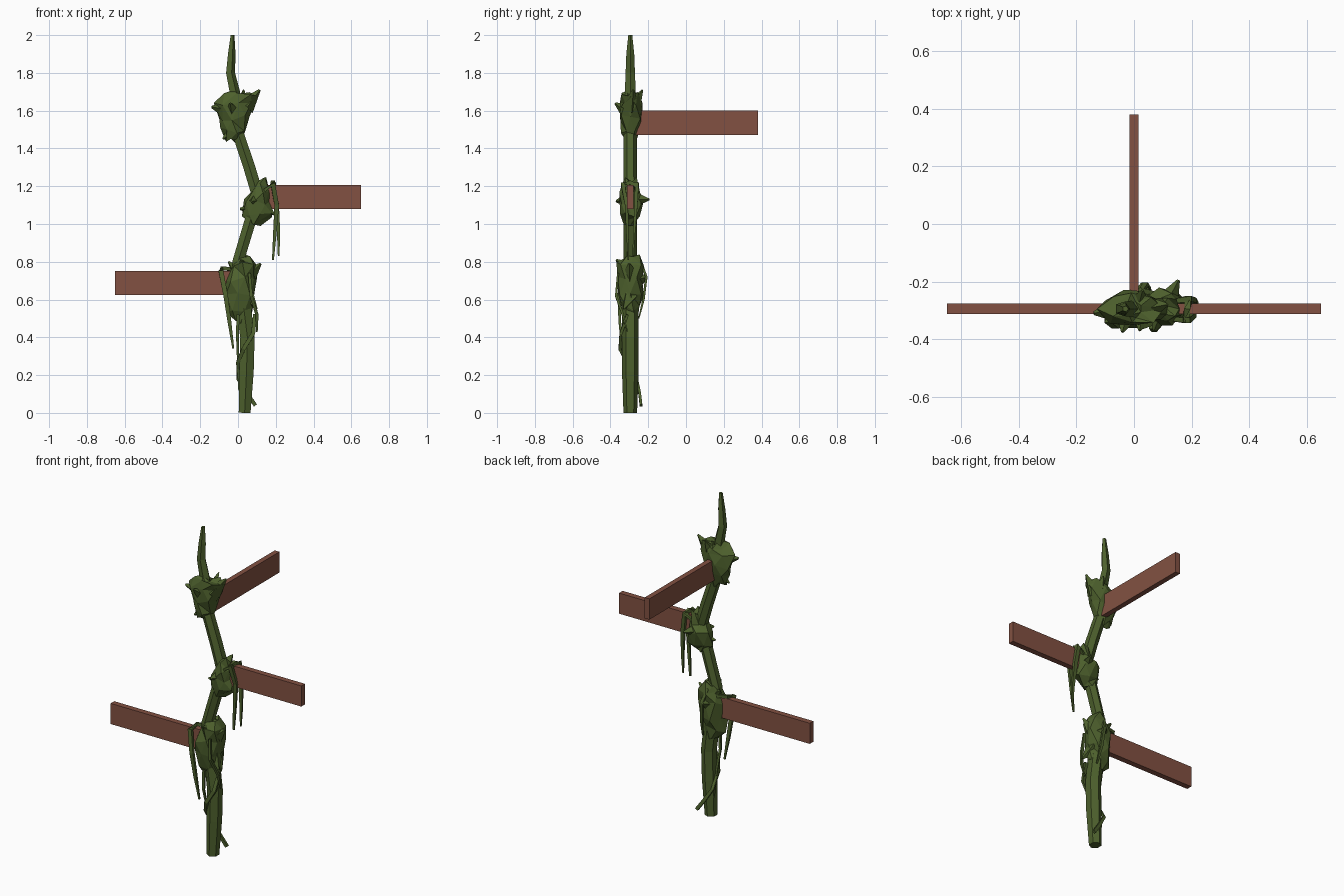
import bpy, bmesh, math, random
from mathutils import Vector, Matrix

random.seed(7)
if "Cube" in bpy.data.objects:
    bpy.data.objects.remove(bpy.data.objects["Cube"])

Y = -0.295  # depth of the main stem


def material(name, rgb):
    m = bpy.data.materials.new(name)
    m.use_nodes = True
    color = (*rgb, 1)
    m.diffuse_color = color
    m.node_tree.nodes["Principled BSDF"].inputs["Base Color"].default_value = color
    return m


GREEN = material("vine green", (0.075, 0.118, 0.026))
BROWN = material("plank brown", (0.225, 0.083, 0.054))


def finish(name, bm, mat):
    bmesh.ops.recalc_face_normals(bm, faces=bm.faces)
    mesh = bpy.data.meshes.new(name)
    bm.to_mesh(mesh)
    bm.free()
    mesh.materials.append(mat)
    obj = bpy.data.objects.new(name, mesh)
    bpy.context.collection.objects.link(obj)
    return obj


def skin(name, rings):
    """Bridge rings of points into a closed faceted body."""
    bm = bmesh.new()
    loops = [[bm.verts.new(p) for p in ring] for ring in rings]
    n = len(loops[0])
    for a, b in zip(loops, loops[1:]):
        for i in range(n):
            j = (i + 1) % n
            bm.faces.new((a[i], a[j], b[j], b[i]))
    bm.faces.new(loops[0][::-1])
    bm.faces.new(loops[-1])
    bmesh.ops.triangulate(bm, faces=bm.faces)
    return finish(name, bm, GREEN)


def tube(name, path, sides, flat=1.0):
    """Tapering tube through (x, y, z, radius) points."""
    pts = [Vector(p[:3]) for p in path]
    rings = []
    for k, p in enumerate(pts):
        d = (pts[min(k + 1, len(pts) - 1)] - pts[max(k - 1, 0)]).normalized()
        side = d.cross(Vector((0, 1, 0))).normalized()
        front = side.cross(d)
        r = path[k][3]
        angles = [math.tau * (i + 0.5) / sides for i in range(sides)]
        rings.append([p + side * r * math.cos(a) + front * r * flat * math.sin(a)
                      for a in angles])
    return skin(name, rings)


def knot(name, rings, sides, rough):
    """Gnarled lump from (z, x, x radius, y radius) rings."""
    out = []
    for k, (z, x, rx, ry) in enumerate(rings):
        ring = []
        for i in range(sides):
            a = math.tau * (i + 0.5 * (k % 2)) / sides
            s = random.uniform(1 - rough, 1 + rough * 0.6)
            ring.append((x + rx * s * math.cos(a), Y + ry * s * math.sin(a),
                         z + random.uniform(-0.02, 0.02)))
        out.append(ring)
    return skin(name, out)


def thorn(name, base, tip, r):
    """Angular bump pointing from base to tip."""
    base, tip = Vector(base), Vector(tip)
    d = tip - base
    bm = bmesh.new()
    rot = d.to_track_quat("Z", "Y").to_matrix().to_4x4()
    bmesh.ops.create_cone(bm, cap_ends=True, segments=4, radius1=r, radius2=r * 0.12,
                          depth=d.length,
                          matrix=Matrix.Translation((base + tip) / 2) @ rot)
    return finish(name, bm, GREEN)


def plank(name, low, high):
    low, high = Vector(low), Vector(high)
    bm = bmesh.new()
    bmesh.ops.create_cube(bm, size=1)
    for v in bm.verts:
        v.co = (low + high) / 2 + v.co * (high - low)
    return finish(name, bm, BROWN)


# Main stem: winding trunk and curved tip
tube("stem", [(.035, Y, 0, .036), (.045, Y, .22, .044), (.05, Y, .4, .044),
              (.03, Y, .56, .045), (0, Y, .8, .035), (.06, Y, 1.0, .035),
              (.105, Y, 1.15, .038), (.06, Y, 1.3, .036), (0, Y, 1.48, .035),
              (-.01, Y, 1.62, .032)], 6)
tube("stem_tip", [(-.01, Y, 1.62, .035), (-.02, Y, 1.7, .03), (-.042, Y, 1.8, .026),
                  (-.035, Y, 1.9, .022), (-.03, Y, 2.0, .011)], 5)

# Gnarled knots
knot("lower_knot", [(.49, .02, .045, .04), (.55, .02, .075, .05), (.63, .015, .085, .075),
                    (.71, .02, .085, .075), (.78, .04, .07, .07), (.82, .03, .045, .05)],
     7, .22)
knot("middle_knot", [(1.0, .09, .035, .04), (1.05, .1, .08, .06), (1.12, .105, .075, .07),
                     (1.18, .12, .055, .06), (1.23, .125, .035, .04)], 7, .2)
knot("upper_knot", [(1.44, -.03, .04, .035), (1.5, -.02, .07, .055), (1.56, -.015, .085, .062),
                    (1.63, -.015, .105, .065), (1.68, .01, .085, .055), (1.69, 0, .03, .03)],
     7, .18)

# Angular bumps growing from the knots
bumps = [
    ("upper", (-.04, Y, 1.6), (-.14, -.31, 1.62), .055),
    ("upper", (.04, Y, 1.62), (.115, -.28, 1.71), .05),
    ("upper", (-.03, Y, 1.49), (-.08, -.31, 1.45), .035),
    ("upper", (-.02, Y, 1.58), (-.04, -.375, 1.64), .05),
    ("upper", (.02, -.27, 1.64), (.03, -.23, 1.71), .035),
    ("middle", (.11, -.28, 1.13), (.155, -.195, 1.13), .045),
    ("middle", (.1, Y, 1.08), (.01, -.3, 1.08), .045),
    ("middle", (.1, Y, 1.13), (.07, -.37, 1.12), .05),
    ("middle", (.13, Y, 1.1), (.19, -.31, 1.05), .045),
    ("middle", (.11, Y, 1.18), (.07, -.28, 1.25), .03),
    ("lower", (.05, Y, .72), (.12, -.3, .79), .05),
    ("lower", (.03, Y, .76), (.02, -.37, .81), .045),
    ("lower", (.03, -.27, .7), (.03, -.205, .72), .055),
    ("lower", (.01, Y, .73), (-.05, -.26, .8), .045),
    ("lower", (.05, Y, .62), (.1, -.33, .55), .045),
]
for level, base, tip, r in bumps:
    thorn(level + "_knot_bump", base, tip, r)

# Vines draped over the planks
tube("middle_vine_front", [(.13, -.33, 1.17, .014), (.185, -.335, 1.21, .02),
                           (.205, -.315, 1.1, .017), (.195, -.31, .95, .013),
                           (.185, -.305, .81, .007)], 4, .7)
tube("middle_vine_back", [(.13, -.27, 1.17, .014), (.19, -.26, 1.21, .02),
                          (.205, -.265, 1.1, .017), (.215, -.275, .95, .012),
                          (.215, -.28, .83, .006)], 4, .7)
tube("middle_vine_loop", [(.18, -.335, 1.2, .015), (.185, Y, 1.22, .015),
                          (.19, -.26, 1.2, .015)], 4)
tube("lower_vine_front", [(-.02, -.26, .76, .014), (-.085, -.28, .765, .014),
                          (-.09, -.335, .75, .018), (-.065, -.355, .62, .017),
                          (-.045, -.35, .48, .014), (-.025, -.34, .34, .007)], 4, .7)
tube("lower_vine_back", [(.02, -.24, .8, .012), (.04, -.21, .72, .013),
                         (.05, -.225, .6, .012), (.06, -.25, .5, .006)], 4, .7)
tube("lower_vine_side", [(.06, -.36, .74, .01), (.07, -.37, .62, .012),
                         (.1, -.335, .52, .012), (.1, -.31, .43, .006)], 4, .7)

# Creeper wound around the trunk
tube("trunk_creeper", [(.09, -.31, .52, .014), (.08, -.345, .42, .015),
                       (.03, -.35, .34, .015), (.0, -.315, .27, .013),
                       (.0, -.26, .18, .012), (.05, -.245, .1, .014),
                       (.092, -.238, .04, .014)], 4, .7)
tube("trunk_strand", [(.0, -.33, .52, .012), (-.003, -.33, .4, .01),
                      (.0, -.3, .28, .008), (.005, -.28, .12, .005)], 4, .7)

# Planks held by the knots
plank("right_plank", (-.65, -.312, .625), (-.02, -.277, .752))
plank("left_plank", (.1, -.312, 1.08), (.65, -.277, 1.207))
plank("back_plank", (-.016, -.27, 1.472), (.016, .38, 1.6))
